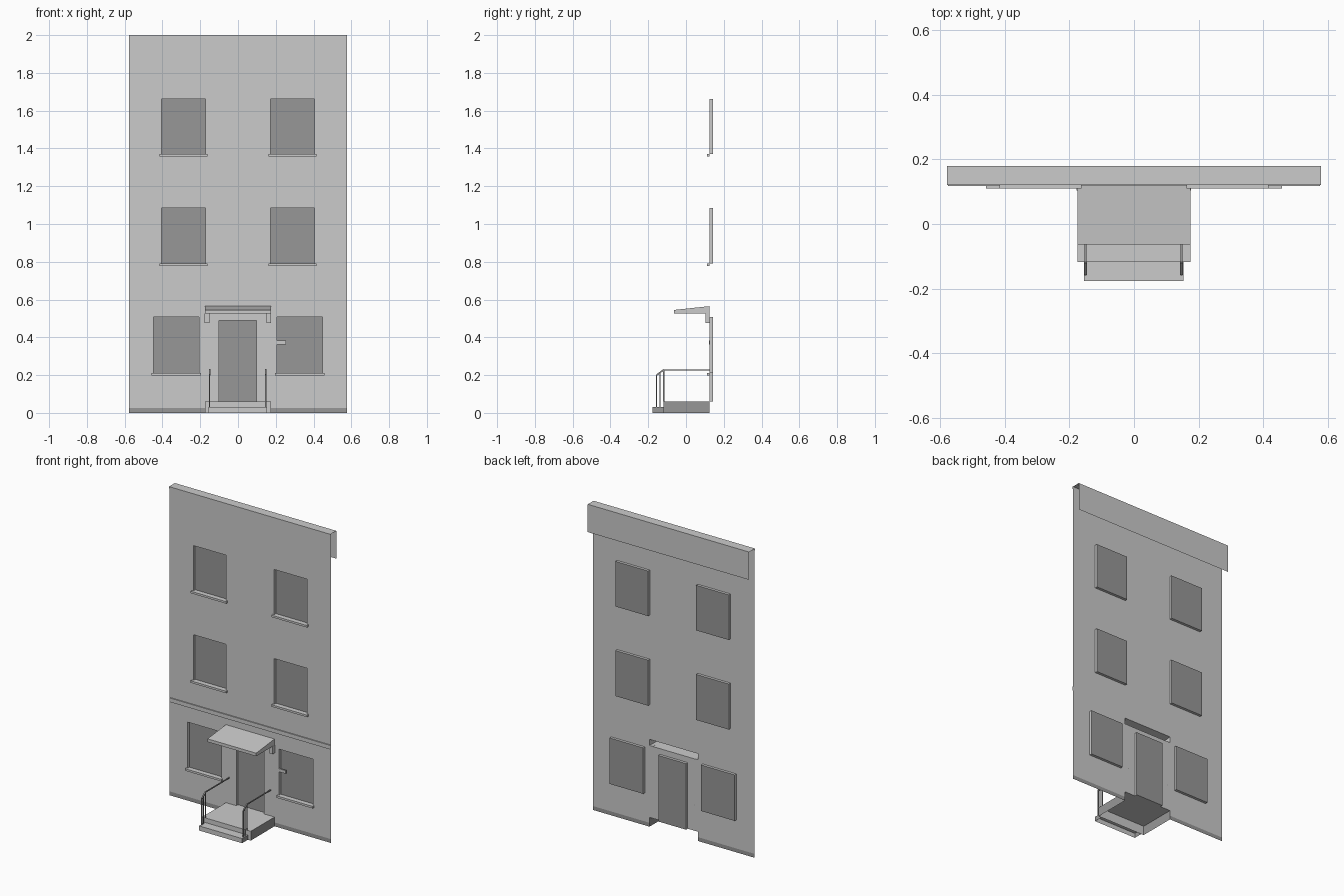
import bpy
import bmesh
from mathutils import Vector, Matrix

if "Cube" in bpy.data.objects:
    bpy.data.objects.remove(bpy.data.objects["Cube"], do_unlink=True)


def material(name, value):
    m = bpy.data.materials.new(name)
    m.use_nodes = True
    colour = (value, value, value, 1)
    m.diffuse_color = colour
    m.node_tree.nodes["Principled BSDF"].inputs["Base Color"].default_value = colour
    return m


MATERIALS = [material("light grey masonry", 0.6), material("dark grey", 0.31)]
LIGHT, DARK = 0, 1
LEFT, RIGHT, FRONT, BACK, UP, DOWN = [Vector(v) for v in (
    (1, 0, 0), (-1, 0, 0), (0, -1, 0), (0, 1, 0), (0, 0, 1), (0, 0, -1))]


def finish(name, bm):
    mesh = bpy.data.meshes.new(name)
    bm.to_mesh(mesh)
    bm.free()
    for m in MATERIALS:
        mesh.materials.append(m)
    obj = bpy.data.objects.new(name, mesh)
    bpy.context.collection.objects.link(obj)
    return obj


def box(name, xs, ys, zs, drop=(), dark=(), inside=False):
    """Box between limits; drop leaves sides open, dark sides are dark grey."""
    bm = bmesh.new()
    bmesh.ops.create_cube(bm, size=1)
    bm.normal_update()
    for f in bm.faces:
        f.material_index = DARK if any(f.normal.dot(d) > 0.9 for d in dark) else LIGHT
    gone = [f for f in bm.faces if any(f.normal.dot(d) > 0.9 for d in drop)]
    bmesh.ops.delete(bm, geom=gone, context='FACES')
    for v in bm.verts:
        v.co = [lim[0] if c < 0 else lim[1] for c, lim in zip(v.co, (xs, ys, zs))]
    if inside:
        bmesh.ops.reverse_faces(bm, faces=bm.faces[:])
    return finish(name, bm)


def strip(name, half_width, profile):
    """Open sheet: a (y, z) profile drawn across the facade."""
    bm = bmesh.new()
    rows = [[bm.verts.new((x, y, z)) for x in (-half_width, half_width)] for y, z in profile]
    for a, b in zip(rows, rows[1:]):
        bm.faces.new((a[0], a[1], b[1], b[0]))
    return finish(name, bm)


def railing(name, x, bars):
    """Square bars in the plane of one x, each between two (y, z) points."""
    bm = bmesh.new()
    for (y0, z0), (y1, z1), size in bars:
        a, b = Vector((x, y0, z0)), Vector((x, y1, z1))
        turn = (b - a).to_track_quat('Z', 'X').to_matrix().to_4x4()
        scale = Matrix.Diagonal((size, size, (b - a).length, 1))
        bmesh.ops.create_cube(bm, size=1, matrix=Matrix.Translation((a + b) / 2) @ turn @ scale)
    for f in bm.faces:
        f.material_index = DARK
    return finish(name, bm)


WALL_Y, PANE_Y, HALF = 0.125, 0.142, 0.578
PLINTH = 0.025

# Window and door positions
windows = {}
for floor, bottom, top, inner, outer in (("ground", 0.21, 0.508, 0.207, 0.448),
                                         ("middle", 0.79, 1.085, 0.172, 0.406),
                                         ("upper", 1.37, 1.662, 0.172, 0.406)):
    windows[floor + "_left"] = (inner, outer, bottom, top)
    windows[floor + "_right"] = (-outer, -inner, bottom, top)
door = (-0.1, 0.098, 0.06, 0.488)
canopy_hole = (-0.174, 0.174, 0.525, 0.565)
landing_hole = (-0.174, 0.174, 0, 0.06)
openings = list(windows.values()) + [door, canopy_hole, landing_hole]

# Facade sheet with openings and a dark foot
xs = sorted({-HALF, HALF} | {x for o in openings for x in o[:2]})
zs = sorted({0, PLINTH, 2} | {z for o in openings for z in o[2:]})
bm = bmesh.new()
for x0, x1 in zip(xs, xs[1:]):
    for z0, z1 in zip(zs, zs[1:]):
        cx, cz = (x0 + x1) / 2, (z0 + z1) / 2
        if any(a < cx < b and c < cz < d for a, b, c, d in openings):
            continue
        corners = ((x0, z0), (x1, z0), (x1, z1), (x0, z1))
        f = bm.faces.new([bm.verts.new((x, WALL_Y, z)) for x, z in corners])
        f.material_index = DARK if cz < PLINTH else LIGHT
bmesh.ops.remove_doubles(bm, verts=bm.verts[:], dist=0.0001)
finish("facade_wall", bm)

# Recessed windows with sills, and the door
for name, (x0, x1, z0, z1) in windows.items():
    box(name + "_window", (x0, x1), (WALL_Y, PANE_Y), (z0, z1),
        drop=[FRONT], dark=[BACK], inside=True)
    box(name + "_sill", (x0 - 0.01, x1 + 0.01), (0.11, WALL_Y), (z0 - 0.013, z0), drop=[BACK])
box("door", door[:2], (WALL_Y, PANE_Y), door[2:], drop=[FRONT], dark=[BACK], inside=True)

# Roof edge with rear skirt, and the band above the ground floor
strip("roof_edge", HALF, [(WALL_Y, 1.988), (0.12, 1.988), (0.12, 2), (0.18, 2), (0.18, 1.82)])
strip("facade_band", 0.575, [(WALL_Y, 0.608), (0.118, 0.608), (0.118, 0.634), (WALL_Y, 0.634)])

# Sloping canopy, hollow towards the wall, on two brackets
canopy = box("canopy", canopy_hole[:2], (-0.063, WALL_Y), canopy_hole[2:], drop=[BACK])
for v in canopy.data.vertices:
    if v.co.y < 0 and v.co.z > 0.55:
        v.co.z = 0.545
for side, x in (("left", 0.163), ("right", -0.165)):
    box(side + "_canopy_bracket", (x - 0.013, x + 0.013), (0.103, WALL_Y), (0.476, 0.526))

# Entrance landing and lower step, open underneath
box("landing", landing_hole[:2], (-0.118, WALL_Y), (0, 0.06),
    drop=[DOWN, BACK], dark=[LEFT, RIGHT])
box("lower_step", (-0.155, 0.153), (-0.177, -0.118), (0, 0.03),
    drop=[DOWN, BACK], dark=[LEFT, RIGHT])

# Handrails
rail_bars = [((WALL_Y, 0.228), (-0.118, 0.228), 0.006),
             ((-0.118, 0.228), (-0.156, 0.2), 0.008),
             ((-0.118, 0.06), (-0.118, 0.228), 0.006),
             ((-0.138, 0.03), (-0.138, 0.212), 0.004),
             ((-0.156, 0.03), (-0.156, 0.2), 0.006)]
for side, x in (("left", 0.147), ("right", -0.15)):
    railing(side + "_handrail", x, rail_bars)

# Small wall plate beside the door
box("wall_plate", (0.205, 0.255), (0.122, 0.13), (0.363, 0.383))
